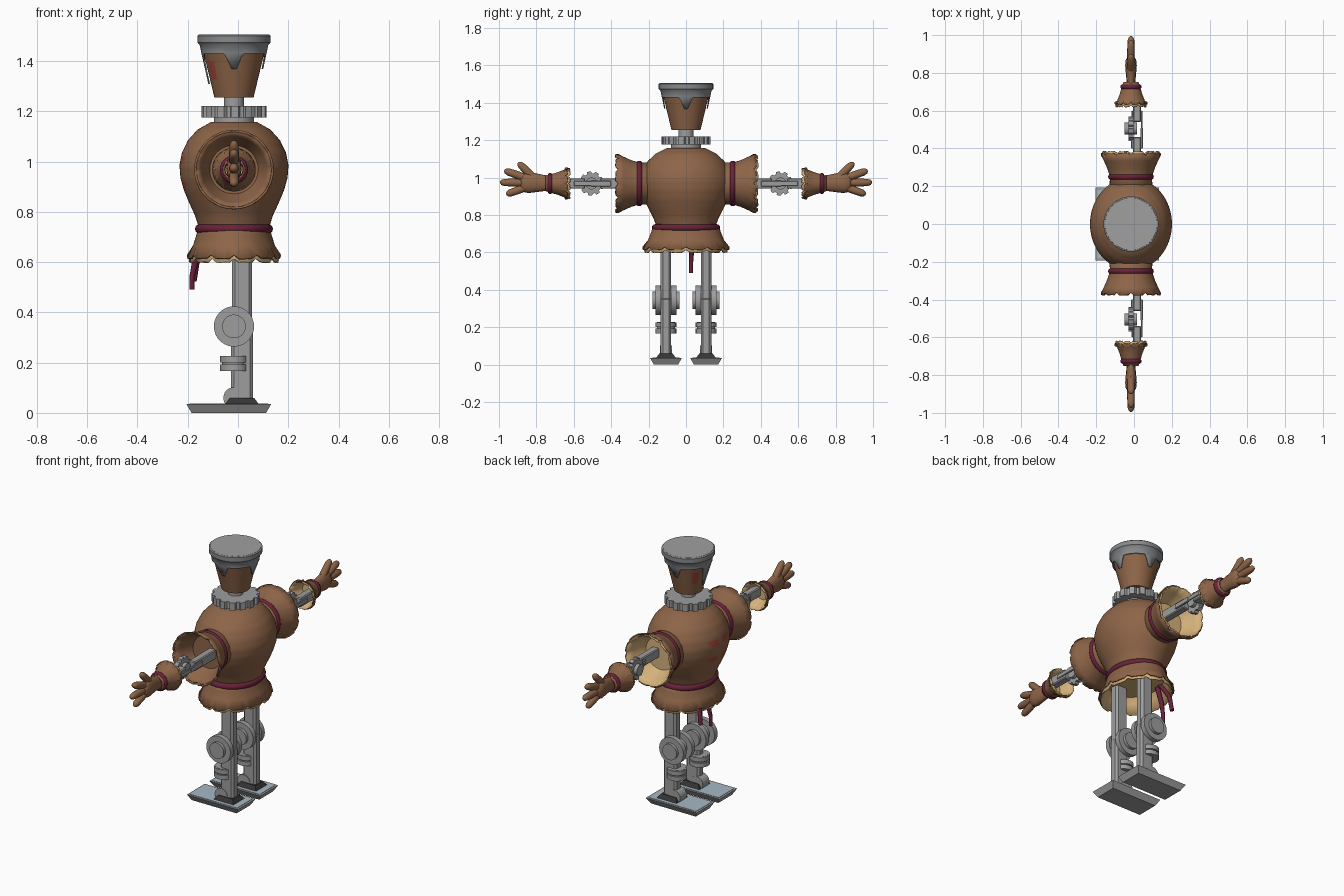
import bpy, bmesh, math, random
from mathutils import Vector, Matrix

if "Cube" in bpy.data.objects:
    bpy.data.objects.remove(bpy.data.objects["Cube"])

random.seed(4)
CX = -0.016          # body axis
ARM_Z = 0.968

def mat(name, *c):
    m = bpy.data.materials.new(name)
    m.diffuse_color = (*c, 1)
    m.use_nodes = True
    m.node_tree.nodes["Principled BSDF"].inputs["Base Color"].default_value = m.diffuse_color
    return m

BROWN = mat("burlap_brown", .27, .13, .065)
MAROON = mat("maroon_rope", .14, .015, .04)
TAN = mat("straw_tan", .68, .45, .2)
STEEL = mat("steel_grey", .34, .34, .34)
LID = mat("lid_grey", .24, .25, .26)
LIDTOP = mat("lid_top_grey", .35, .35, .35)
DARK = mat("dark_rubber", .035, .035, .035)
BLUE = mat("pale_blue", .38, .49, .55)
RED = mat("paint_red", .36, .06, .04)

def finish(name, bm, m, loc=(0, 0, 0), direction=(0, 0, 1), thick=0, angle=35):
    bmesh.ops.remove_doubles(bm, verts=bm.verts, dist=.0002)
    bmesh.ops.recalc_face_normals(bm, faces=bm.faces)
    me = bpy.data.meshes.new(name)
    bm.to_mesh(me)
    bm.free()
    me.materials.append(m)
    me.shade_smooth()
    me.set_sharp_from_angle(angle=math.radians(angle))
    ob = bpy.data.objects.new(name, me)
    bpy.context.collection.objects.link(ob)
    ob.matrix_world = Matrix.Translation(loc) @ Vector(direction).to_track_quat('Z', 'Y').to_matrix().to_4x4()
    if thick:
        mod = ob.modifiers.new("thickness", 'SOLIDIFY')
        mod.thickness = thick
        mod.offset = 0
    return ob

def lathe(name, prof, m, loc=(CX, 0, 0), direction=(0, 0, 1), n=60, sy=1, jag=0, thick=0, edge=None):
    """Revolve (radius, height) pairs; jag notches the last ring, edge(a) replaces it."""
    bm = bmesh.new()
    rings = []
    for k, (r, h) in enumerate(prof):
        ring = []
        for j in range(n):
            a = 2 * math.pi * j / n
            rr, hh = r, h
            if k == len(prof) - 1:
                if jag:
                    hh -= jag * (1.0 if j % 5 == 0 else random.uniform(0, .3))
                if edge:
                    rr, hh = edge(a)
            ring.append(bm.verts.new((rr * math.cos(a), rr * sy * math.sin(a), hh)))
        rings.append(ring)
    for a, b in zip(rings, rings[1:]):
        for j in range(n):
            bm.faces.new((a[j], a[(j + 1) % n], b[(j + 1) % n], b[j]))
    return finish(name, bm, m, loc, direction, thick)

def disc(name, r, half, m, loc, direction, n=40):
    return lathe(name, [(0, -half), (r, -half), (r, half), (0, half)], m, loc, direction, n)

def torus(name, R, r, m, loc, direction=(0, 0, 1), sy=1, h=1):
    prof = [(R + r * math.cos(t), h * r * math.sin(t)) for t in [math.pi * i / 6 for i in range(13)]]
    return lathe(name, prof, m, loc, direction, 48, sy)

def gear(name, teeth, r0, r1, half, m, loc, direction):
    bm = bmesh.new()
    vs = []
    for i in range(teeth):
        for f, r in ((0, r0), (.25, r0), (.3, r1), (.6, r1), (.8, r1), (.95, r0)):
            a = 2 * math.pi * (i + f) / teeth
            vs.append(bm.verts.new((r * math.cos(a), r * math.sin(a), -half)))
    f = bm.faces.new(vs)
    top = bmesh.ops.extrude_face_region(bm, geom=[f])["geom"]
    bmesh.ops.translate(bm, verts=[v for v in top if isinstance(v, bmesh.types.BMVert)], vec=(0, 0, 2 * half))
    return finish(name, bm, m, loc, direction, angle=25)

def box(name, lo, hi, m, inset_low=0, inset_high=0, bevel=0):
    bm = bmesh.new()
    bmesh.ops.create_cube(bm, size=1)
    for v in bm.verts:
        d = inset_high if v.co.z > 0 else inset_low
        for i in range(3):
            k = d if i < 2 else 0
            v.co[i] = hi[i] - k if v.co[i] > 0 else lo[i] + k
    if bevel:
        bmesh.ops.bevel(bm, geom=bm.edges[:], offset=bevel, segments=1, affect='EDGES')
    return finish(name, bm, m, angle=25)

def tube(name, pts, m, flat=1, cx=0):
    """Rounded tube through (x, y, z, radius) points; flat squeezes it in x."""
    cu = bpy.data.curves.new(name, 'CURVE')
    cu.dimensions = '3D'
    cu.bevel_depth = 1
    cu.bevel_resolution = 4
    cu.use_fill_caps = True
    sp = cu.splines.new('POLY')
    sp.points.add(len(pts) - 1)
    for p, (x, y, z, r) in zip(sp.points, pts):
        p.co = (x, y, z, 1)
        p.radius = r
    ob = bpy.data.objects.new(name + "_curve", cu)
    bpy.context.collection.objects.link(ob)
    me = bpy.data.meshes.new_from_object(ob.evaluated_get(bpy.context.evaluated_depsgraph_get()))
    bpy.data.objects.remove(ob)
    bm = bmesh.new()
    bm.from_mesh(me)
    bmesh.ops.scale(bm, vec=(flat, 1, 1), verts=bm.verts)
    me2 = finish(name, bm, m, (cx, 0, 0), angle=60)
    while len(me2.data.materials) > 1:
        me2.data.materials.pop()
    return me2

def paint(ob, rule, m):
    ob.data.materials.append(m)
    for f in ob.data.polygons:
        if rule(f.center):
            f.material_index = 1

# Torso, round sack with faint red paint marks
key = [(.0, 1.158), (.09, 1.158), (.145, 1.127), (.183, 1.085), (.207, 1.035), (.217, .985),
       (.213, .935), (.199, .885), (.178, .835), (.155, .785), (.142, .745), (.14, .72)]
prof = []
for a, b in zip(key, key[1:]):
    prof += [(a[0] + (b[0] - a[0]) * t / 3, a[1] + (b[1] - a[1]) * t / 3) for t in range(3)]
torso = lathe("torso", prof + [key[-1]], BROWN, n=80, sy=1.13)
paint(torso, lambda c: c.x > 0 and any(
    ((abs(c.y) - y) / .035) ** 2 + ((c.z - z) / .02) ** 2 < 1 for y, z in ((.055, 1.005), (.05, .905))), RED)

# Skirt with straw lining, belt
lathe("skirt", [(.14, .735), (.146, .71), (.160, .665), (.184, .612)], BROWN, sy=1.25, jag=-.016, thick=.006)
lathe("skirt_lining", [(0, .69), (.135, .69), (.155, .66), (.176, .597)], TAN, sy=1.25, jag=-.016, thick=.006)
torus("belt", .139, .016, MAROON, (CX, 0, .732), sy=1.18, h=1.15)

# Hanging belt ribbons and knot
tube("belt_knot", [(.125, -.055, .725, .012), (.137, -.03, .74, .02), (.135, -.005, .735, .012)], MAROON)
tube("belt_ribbon_long", [(.128, -.03, .74, .013), (.15, -.035, .67, .014), (.18, -.03, .60, .013),
                          (.193, -.027, .54, .011), (.193, -.027, .49, .011)], MAROON, .95)
tube("belt_ribbon_short", [(.125, -.035, .73, .013), (.15, -.075, .67, .014), (.172, -.105, .61, .013),
                           (.185, -.112, .525, .012)], MAROON, .95)

# Crossed chest stitches
for x, z in ((.193, 1.06), (.212, .945), (.172, .83)):
    for s in (-1, 1):
        tube("chest_stitch", [(x - .04, -.05, z - s * .036, .008), (x - .014, -.03, z - s * .022, .014),
                              (x, 0, z, .016), (x - .014, .03, z + s * .022, .014),
                              (x - .04, .05, z + s * .036, .008)], MAROON)

# Neck
disc("neck_base", .08, .014, STEEL, (CX, 0, 1.164), (0, 0, 1))
gear("neck_gear", 14, .117, .13, .022, STEEL, (CX, 0, 1.198), (0, 0, 1))
disc("neck_post", .04, .05, STEEL, (CX, 0, 1.225), (0, 0, 1))

# Head bucket with red eye patches
def head_r(z):
    return .078 + (z - 1.255) * .24
zs = [1.255 + .018 * i for i in range(11)]
head = lathe("head", [(0, 1.255)] + [(head_r(z), z) for z in zs], BROWN, n=80)
paint(head, lambda c: c.z > 1.335 and c.z < 1.405 and abs(abs(math.atan2(c.y, c.x)) - .62) < .2, RED)

# Lid with four drips, the front one long
def drip_edge(a):
    d = 0
    for c, depth, w in ((0, .12, .32), (math.pi / 2, .06, .32), (math.pi, .06, .32), (1.5 * math.pi, .06, .32)):
        t = abs((a - c + math.pi) % (2 * math.pi) - math.pi) / w
        if t < 1:
            d = depth * min(1, (1 - t) * 1.35) ** 1.3
    z = 1.428 - d
    return head_r(z) + .008, z
lathe("head_lid", [(.138, 1.503), (.143, 1.499), (.143, 1.475), (.134, 1.466), (.127, 1.433), (0, 0)],
      LID, n=80, edge=drip_edge, thick=.006)
lathe("head_lid_top", [(0, 1.505), (.138, 1.505), (.143, 1.498), (0, 1.497)], LIDTOP)

for s in (-1, 1):
    D = (0, s, 0)
    O = (CX, 0, ARM_Z)
    # Shoulder sleeve, straw lined on one side only
    lathe("sleeve", [(.112, .15), (.108, .25), (.122, .295), (.140, .335), (.155, .378)], BROWN, O, D,
          jag=.014, thick=.007)
    lathe("sleeve_lining", [(0, .262), (.098, .262), (.114, .295), (.132, .335), (.148, .386 if s > 0 else .372)],
          TAN if s > 0 else BROWN, O, D, jag=.012, thick=.006)
    torus("sleeve_band", .108, .013, MAROON, (CX, s * .25, ARM_Z), D, h=1.2)

    # Mechanical arm with elbow gear
    def span(name, y0, y1, x0, x1, hz, m=STEEL, b=.005):
        ya, yb = sorted((s * y0, s * y1))
        box(name, (CX + x0, ya, ARM_Z - hz), (CX + x1, yb, ARM_Z + hz), m, bevel=b)
    span("upper_arm", .2, .46, -.022, .022, .028)
    span("forearm", .54, .7, -.022, .022, .028)
    gear("elbow_gear", 9, .054, .065, .013, STEEL, (CX, s * .505, ARM_Z), (1, 0, 0))
    disc("elbow_hub", .032, .033, STEEL, (CX, s * .505, ARM_Z), (1, 0, 0))
    for x in (-.025, .025):
        span("elbow_link", .4, .51, x - .006, x + .006, .015, b=.003)
        span("elbow_link", .5, .6, x - .004, x + .004, .013, b=.003)

    # Wrist cuff
    lathe("cuff", [(.038, .75), (.046, .725), (.058, .685), (.072, .65), (.085, .632)], BROWN, O, D,
          jag=-.012, thick=.005)
    lathe("cuff_lining", [(0, .70), (.046, .70), (.064, .655), (.08, .618)], TAN, O, D, jag=-.012, thick=.005)
    torus("cuff_band", .045, .011, MAROON, (CX, s * .726, ARM_Z), D, h=1.2)

    # Four-fingered hand
    z = ARM_Z
    tube("palm", [(0, s * .72, z, .042), (0, s * .76, z + .002, .043), (0, s * .80, z + .004, .05),
                  (0, s * .84, z + .005, .056), (0, s * .87, z + .004, .05), (0, s * .885, z + .004, .03)],
         BROWN, .55, CX)
    for n, y0, z0, y1, z1 in (("thumb", .80, .985, .897, 1.08), ("finger_upper", .85, .995, .972, 1.038),
                              ("finger_middle", .85, .972, .995, .974), ("finger_lower", .85, .95, .961, .91)):
        pts = [(0, s * (y0 + (y1 - y0) * t), z0 + (z1 - z0) * t, r)
               for t, r in ((0, .021), (.5, .021), (.82, .0195), (.94, .014), (1, .005))]
        tube(n, pts, BROWN, .95, CX)

    # Leg with knee joint
    y = s * .107
    box("thigh", (CX - .04, y - .028, .34), (CX + .04, y + .028, .75), STEEL, bevel=.012)
    box("shin", (CX - .044, y - .028, .045), (CX + .044, y + .028, .36), STEEL, bevel=.012)
    for k in (-1, 1):
        disc("knee_disc", .08, .0145, STEEL, (CX, y + k * .041, .344), (0, 1, 0))
    disc("knee_axle", .047, .073, STEEL, (CX, y, .344), (0, 1, 0))
    for zz in (.213, .18):
        disc("shin_ring", .055, .013, STEEL, (CX, y, zz), (0, 0, 1))
    disc("shin_core", .047, .03, STEEL, (CX, y, .197), (0, 0, 1))

    # Ankle and foot plate
    disc("ankle_disc", .042, .031, STEEL, (CX, y, .06), (0, 1, 0))
    box("ankle_boot", (CX - .068, y - .055, .033), (CX + .068, y + .055, .06), DARK, 0, .02)
    box("foot", (-.132, y - .085, 0), (.205, y + .085, .035), STEEL, .02, 0)
    box("foot_top_plate", (-.12, y - .073, .033), (.193, y + .073, .037), BLUE)
